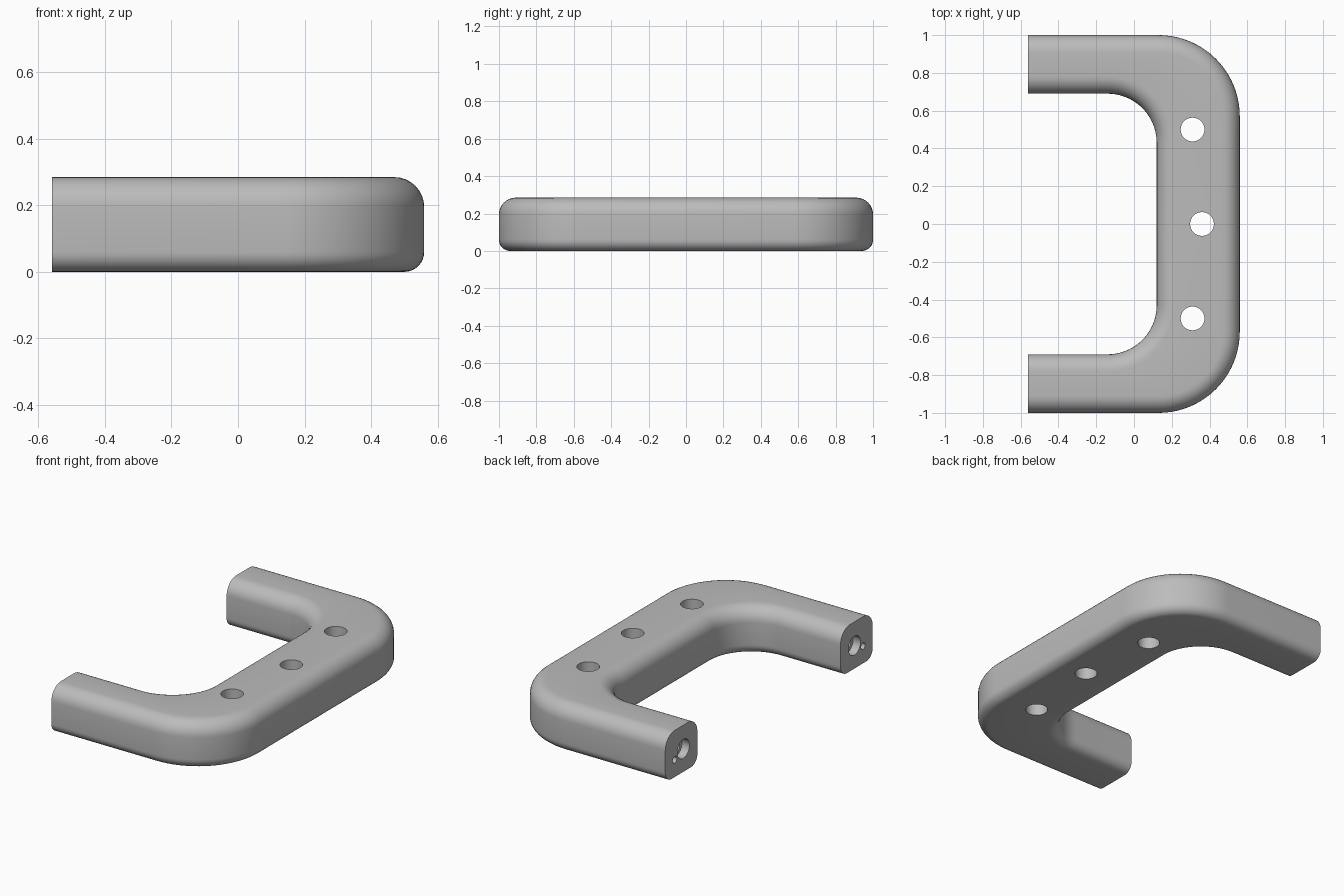
import bpy, bmesh, math
from mathutils import Matrix

cube = bpy.data.objects.get("Cube")
if cube:
    bpy.data.objects.remove(cube, do_unlink=True)

# Single grey material
grey = bpy.data.materials.new("satin grey")
grey.use_nodes = True
colour = (0.5, 0.5, 0.5, 1)
grey.diffuse_color = colour
grey.node_tree.nodes["Principled BSDF"].inputs["Base Color"].default_value = colour

END_X, HEIGHT = -0.56, 0.285
OUT_X, OUT_Y, OUT_R = 0.13, 0.57, 0.43    # outer corner arc
IN_X, IN_Y, IN_R = -0.14, 0.43, 0.26      # inner corner arc
TOP_R, BOTTOM_R = 0.09, 0.06
STEPS, ARC = 8, 20


def make_object(name, bm):
    bmesh.ops.recalc_face_normals(bm, faces=bm.faces)
    mesh = bpy.data.meshes.new(name)
    bm.to_mesh(mesh)
    bm.free()
    mesh.materials.append(grey)
    obj = bpy.data.objects.new(name, mesh)
    bpy.context.collection.objects.link(obj)
    return obj


# Rounded side profile: (inset, height) from bottom to top
side = []
for i in range(STEPS + 1):
    a = math.pi / 2 * i / STEPS
    side.append((BOTTOM_R * (1 - math.sin(a)), BOTTOM_R * (1 - math.cos(a))))
for i in range(STEPS + 1):
    a = math.pi / 2 * i / STEPS
    side.append((TOP_R * (1 - math.cos(a)), HEIGHT - TOP_R * (1 - math.sin(a))))


def section(angle, sign, at_end=False):
    """Cross-section ring around the handle at one station."""
    c, s = math.cos(angle), math.sin(angle)
    ring = []
    for d, z in side:
        x = END_X if at_end else OUT_X + (OUT_R - d) * c
        ring.append((x, sign * (OUT_Y + (OUT_R - d) * s), z))
    for d, z in reversed(side):
        x = END_X if at_end else IN_X + (IN_R + d) * c
        ring.append((x, sign * (IN_Y + (IN_R + d) * s), z))
    return ring


# Handle body: sections swept from one arm round both corners to the other
angles = [math.pi / 2 * (1 - i / ARC) for i in range(ARC + 1)]
half = [(math.pi / 2, True)] + [(a, False) for a in angles]
rings = [section(a, 1, e) for a, e in half]
rings += [section(a, -1, e) for a, e in reversed(half)]
bm = bmesh.new()
loops = [[bm.verts.new(p) for p in ring] for ring in rings]
for one, two in zip(loops, loops[1:]):
    for i in range(len(one)):
        j = (i + 1) % len(one)
        bm.faces.new((one[i], one[j], two[j], two[i]))
bm.faces.new(loops[0])
bm.faces.new(loops[-1])
handle = make_object("handle", bm)


def drill(name, location, radius, depth, along_x=False):
    """Cut a round hole centred on the location."""
    bm = bmesh.new()
    turn = Matrix.Rotation(math.pi / 2, 4, 'Y') if along_x else Matrix()
    bmesh.ops.create_cone(bm, cap_ends=True, segments=32, radius1=radius, radius2=radius,
                          depth=depth, matrix=Matrix.Translation(location) @ turn)
    cutter = make_object(name, bm)
    cutter.hide_render = True
    mod = handle.modifiers.new(name, 'BOOLEAN')
    mod.operation, mod.solver, mod.object = 'DIFFERENCE', 'EXACT', cutter
    return cutter


# Through holes in the grip, then mounting and pin holes in the arm ends
cutters = [drill("centre_hole_cutter", (0.36, 0, HEIGHT / 2), 0.063, 1)]
for s, label in ((1, "back"), (-1, "front")):
    cutters += [
        drill(label + "_grip_hole_cutter", (0.31, s * 0.5, HEIGHT / 2), 0.063, 1),
        drill(label + "_counterbore_cutter", (END_X, s * 0.825, 0.14), 0.058, 0.1, True),
        drill(label + "_screw_hole_cutter", (END_X, s * 0.825, 0.14), 0.036, 0.5, True),
        drill(label + "_pin_hole_cutter", (END_X, s * 0.908, 0.105), 0.02, 0.16, True),
    ]

# Bake the cuts and remove the helpers
bpy.context.view_layer.objects.active = handle
handle.select_set(True)
for mod in list(handle.modifiers):
    bpy.ops.object.modifier_apply(modifier=mod.name)
for cutter in cutters:
    bpy.data.objects.remove(cutter, do_unlink=True)

bpy.ops.object.select_all(action='DESELECT')
handle.select_set(True)
bpy.ops.object.shade_smooth_by_angle(angle=math.radians(35))
